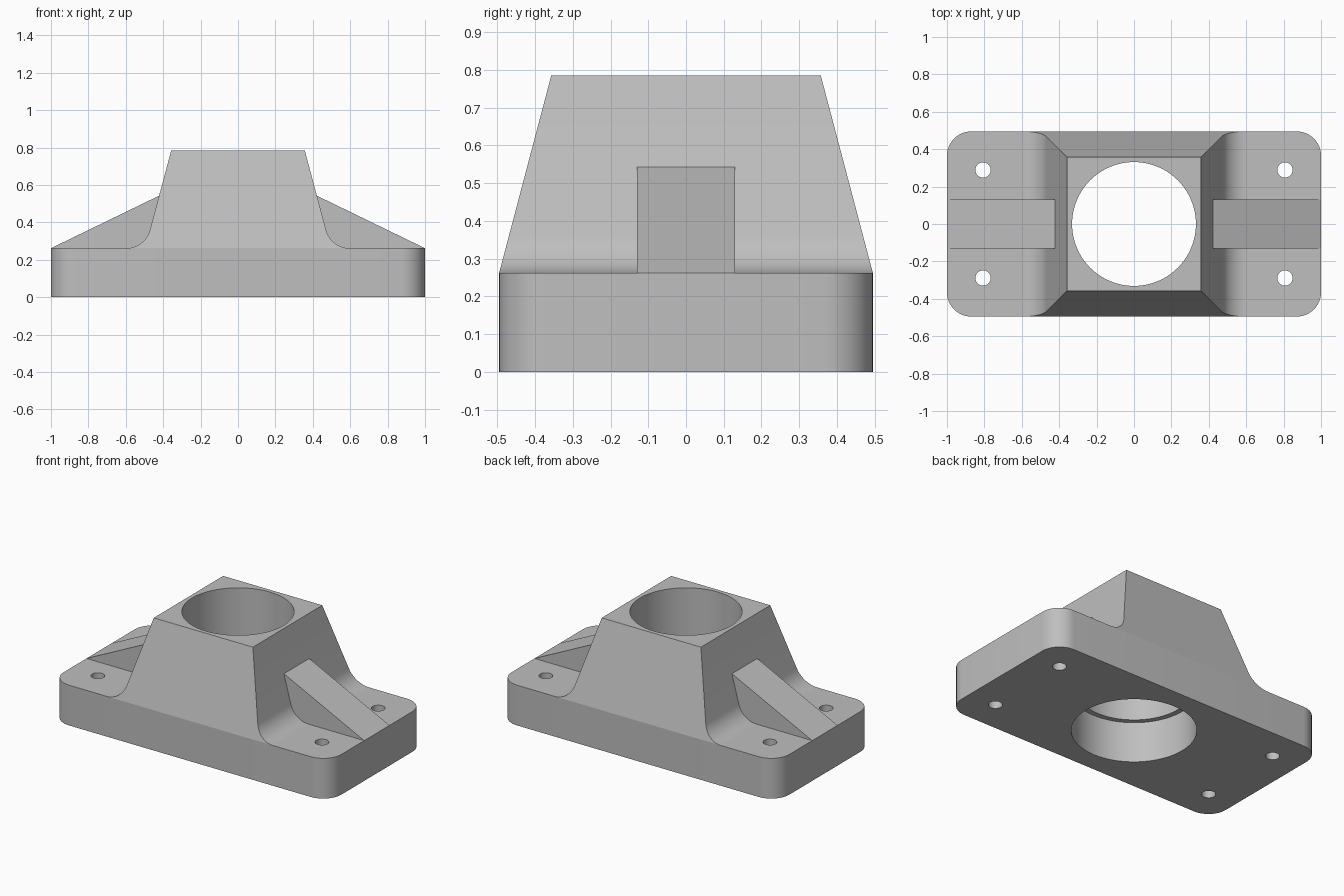
import bpy
import bmesh
import math

cube = bpy.data.objects.get("Cube")
if cube:
    bpy.data.objects.remove(cube, do_unlink=True)

# Main dimensions
HALF_X, HALF_Y, CORNER = 1.0, 0.495, 0.13
BASE_TOP, TOP = 0.262, 0.785
TOP_HALF, FILLET = 0.357, 0.13
TILT = math.radians(15)
BORE, COUNTERBORE = 0.331, 0.364

grey = bpy.data.materials.new("plain grey")
grey.use_nodes = True
colour = (0.52, 0.52, 0.52, 1)
grey.diffuse_color = colour
grey.node_tree.nodes["Principled BSDF"].inputs["Base Color"].default_value = colour


def arc(cx, cz, r, start, end, steps=12):
    angles = [start + (end - start) * i / steps for i in range(steps + 1)]
    return [(cx + r * math.cos(a), cz + r * math.sin(a)) for a in angles]


def prism(name, first, second):
    """Solid between two matching loops of 3D points."""
    bm = bmesh.new()
    a = [bm.verts.new(p) for p in first]
    b = [bm.verts.new(p) for p in second]
    bm.faces.new(a)
    bm.faces.new(b)
    n = len(a)
    for i in range(n):
        j = (i + 1) % n
        bm.faces.new((a[i], a[j], b[j], b[i]))
    bmesh.ops.recalc_face_normals(bm, faces=bm.faces)
    mesh = bpy.data.meshes.new(name)
    bm.to_mesh(mesh)
    bm.free()
    obj = bpy.data.objects.new(name, mesh)
    bpy.context.collection.objects.link(obj)
    mesh.materials.append(grey)
    return obj


def activate(obj):
    bpy.ops.object.select_all(action='DESELECT')
    obj.select_set(True)
    bpy.context.view_layer.objects.active = obj


def drill(obj, x, y, radius, sides):
    """Cut a vertical hole right through the part."""
    bpy.ops.mesh.primitive_cylinder_add(vertices=sides, radius=radius, depth=4, location=(x, y, 0))
    cutter = bpy.context.object
    cutter.name = "hole_cutter"
    cutter.hide_render = True
    cutter.data.materials.append(grey)
    activate(obj)
    mod = obj.modifiers.new("hole", 'BOOLEAN')
    mod.operation = 'DIFFERENCE'
    mod.solver = 'EXACT'
    mod.object = cutter
    bpy.ops.object.modifier_apply(modifier=mod.name)
    bpy.data.objects.remove(cutter, do_unlink=True)


def smooth(obj):
    activate(obj)
    bpy.ops.object.shade_smooth_by_angle(angle=math.radians(25))


# Base plate with rounded corners
outline = []
for k, (sx, sy) in enumerate([(1, 1), (-1, 1), (-1, -1), (1, -1)]):
    outline += arc(sx * (HALF_X - CORNER), sy * (HALF_Y - CORNER), CORNER,
                   k * math.pi / 2, (k + 1) * math.pi / 2)
base = prism("base_plate", [(x, y, 0) for x, y in outline],
             [(x, y, BASE_TOP) for x, y in outline])
drill(base, 0, 0, COUNTERBORE, 96)
for sx in (-1, 1):
    for sy in (-1, 1):
        drill(base, sx * 0.807, sy * 0.289, 0.041, 32)
smooth(base)

# Tapered housing, flared by a fillet at both ends
foot_x = TOP_HALF + (TOP - BASE_TOP) * math.tan(TILT)
tangent = FILLET * math.tan((math.pi / 2 - TILT) / 2)
side = [(TOP_HALF, TOP)] + arc(foot_x + tangent, BASE_TOP + FILLET, FILLET,
                               math.pi + TILT, 1.5 * math.pi)
profile = side + [(-x, z) for x, z in reversed(side)]


def half_depth(z):
    t = (z - BASE_TOP) / (TOP - BASE_TOP)
    return HALF_Y + (TOP_HALF - HALF_Y) * t


housing = prism("tapered_housing", [(x, -half_depth(z), z) for x, z in profile],
                [(x, half_depth(z), z) for x, z in profile])
drill(housing, 0, 0, BORE, 96)
smooth(housing)

# Sloping ribs, one on each end
rib = [(HALF_X, BASE_TOP), (0.405, 0.551), (0.405, BASE_TOP)]
for name, s in (("left_rib", 1), ("right_rib", -1)):
    prism(name, [(s * x, -0.13, z) for x, z in rib], [(s * x, 0.13, z) for x, z in rib])
